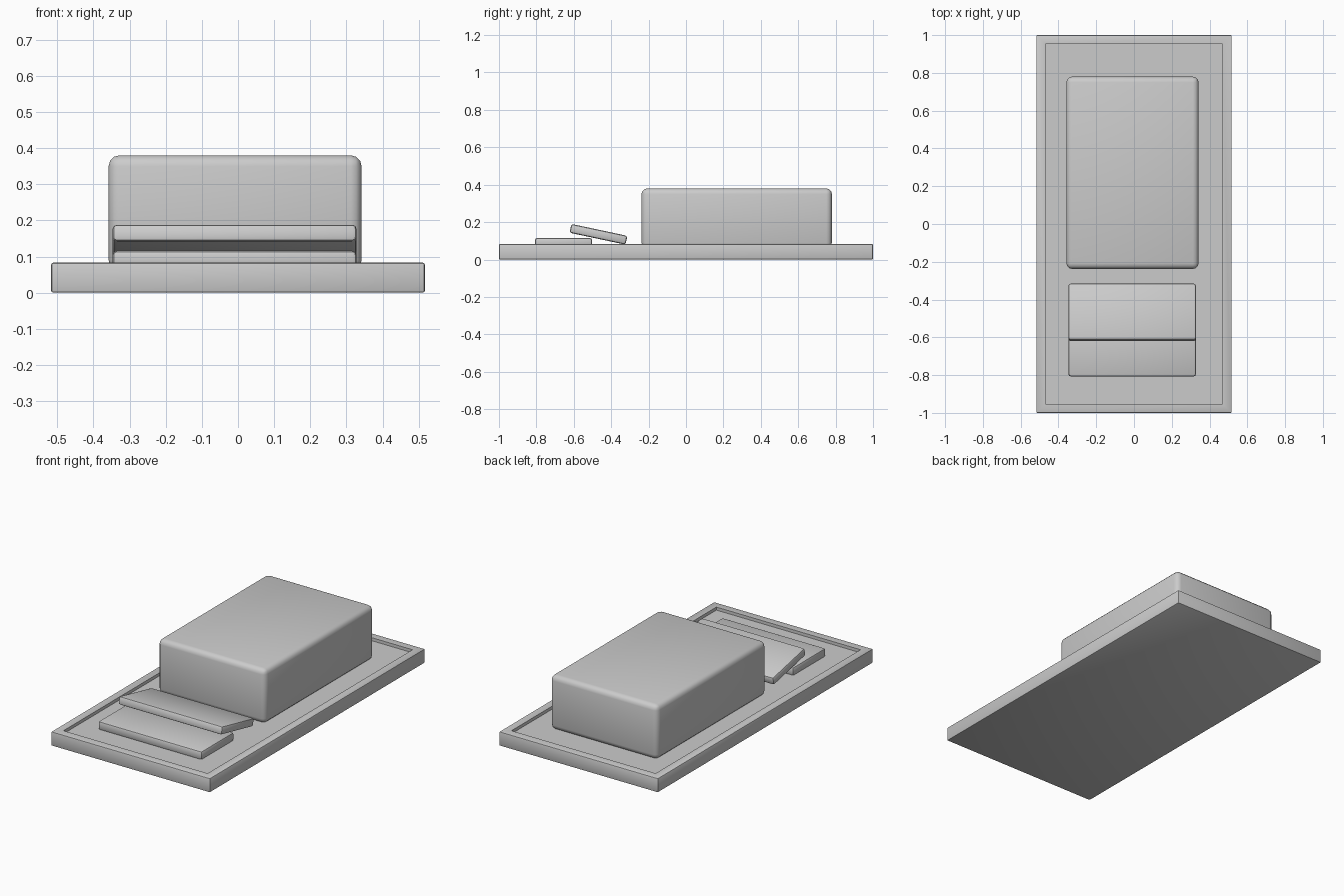
import bpy, bmesh
from math import radians
from mathutils import Vector, Matrix

if "Cube" in bpy.data.objects:
    bpy.data.objects.remove(bpy.data.objects["Cube"])


def rounded_box(name, lo, hi, bevel, segments, tilt=0.0, recess=None):
    """Bevelled box between two corners; recess = (rim width, depth) sinks the top."""
    lo, hi = Vector(lo), Vector(hi)
    bm = bmesh.new()
    bmesh.ops.create_cube(bm, size=1.0, matrix=Matrix.Diagonal((*(hi - lo), 1)))
    bmesh.ops.bevel(bm, geom=bm.edges[:], offset=bevel, segments=segments,
                    profile=0.5, affect='EDGES')
    if recess:
        rim, depth = recess
        top = max(bm.faces, key=lambda f: f.calc_center_median().z)
        bmesh.ops.inset_region(bm, faces=[top], thickness=rim - bevel)
        floor = bmesh.ops.extrude_discrete_faces(bm, faces=[top])["faces"]
        bmesh.ops.translate(bm, verts=floor[0].verts[:], vec=(0, 0, -depth))
    bmesh.ops.recalc_face_normals(bm, faces=bm.faces[:])
    mesh = bpy.data.meshes.new(name)
    bm.to_mesh(mesh)
    bm.free()
    obj = bpy.data.objects.new(name, mesh)
    obj.location = (lo + hi) / 2
    obj.rotation_euler.x = tilt
    bpy.context.collection.objects.link(obj)
    bpy.ops.object.select_all(action='DESELECT')
    obj.select_set(True)
    bpy.context.view_layer.objects.active = obj
    bpy.ops.object.shade_smooth_by_angle(angle=radians(35))
    return obj


FLOOR = 0.065

# Tray with a shallow recess inside a raised rim
rounded_box("tray", (-0.517, -1, 0), (0.517, 1, 0.083), 0.006, 2,
            recess=(0.065, 0.083 - FLOOR))

# Butter block
rounded_box("butter_block", (-0.358, -0.238, FLOOR - 0.005), (0.342, 0.78, 0.38), 0.03, 3)

# Slice lying flat, and one leaning on it
rounded_box("flat_slice", (-0.347, -0.807, FLOOR), (0.328, -0.503, 0.116), 0.012, 2)
rounded_box("leaning_slice", (-0.347, -0.621, 0.111), (0.328, -0.315, 0.159), 0.012, 2,
            tilt=radians(-12))
